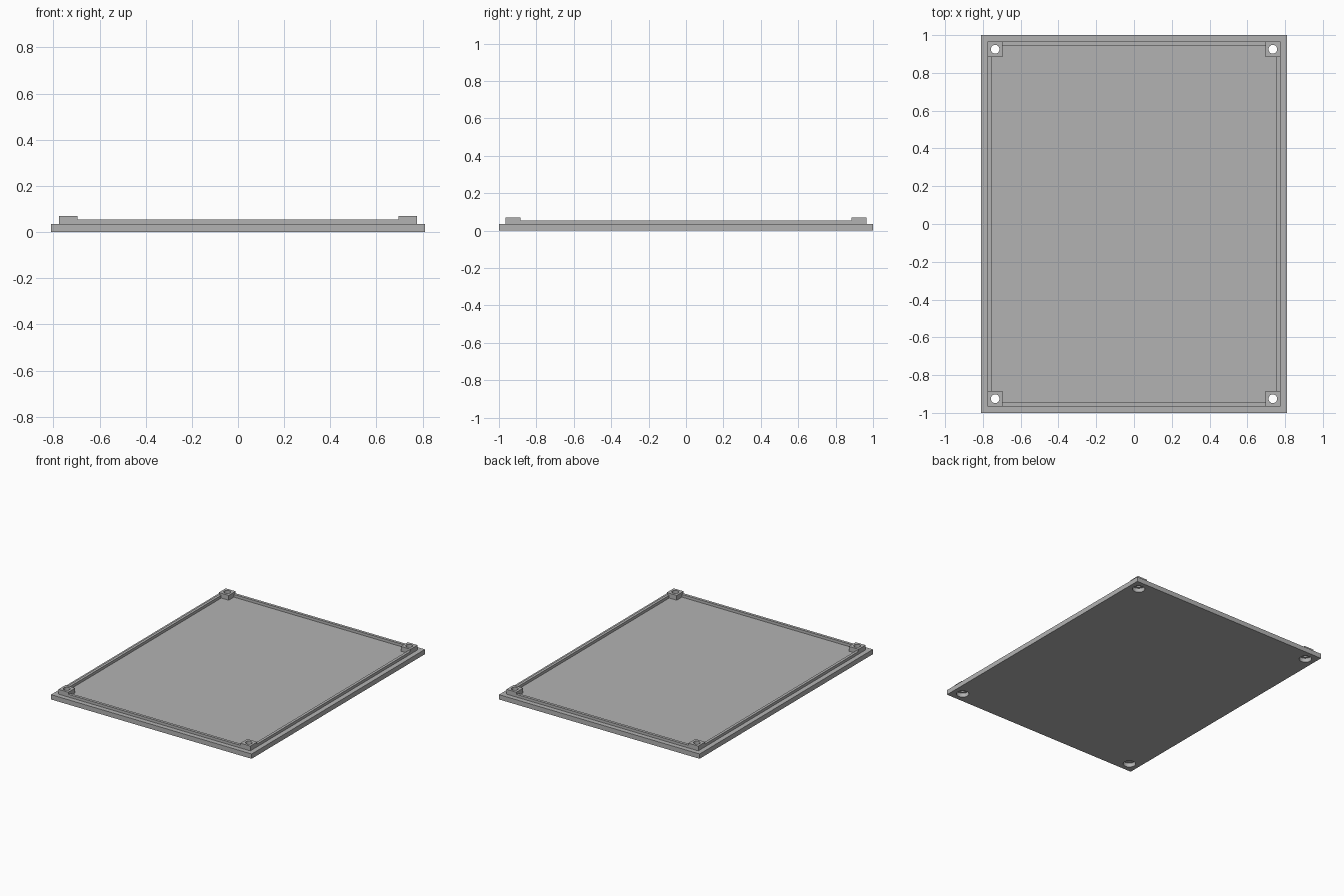
import bpy, bmesh

cube = bpy.data.objects.get("Cube")
if cube:
    bpy.data.objects.remove(cube, do_unlink=True)

grey = bpy.data.materials.new("plain_grey")
grey.use_nodes = True
colour = (0.45, 0.45, 0.45, 1)
grey.diffuse_color = colour
grey.node_tree.nodes["Principled BSDF"].inputs["Base Color"].default_value = colour

BASE_TOP, RIM_TOP, BLOCK_TOP = 0.035, 0.055, 0.07
HOLE_X, HOLE_Y = 0.735, 0.925


def cuts(half):
    """Plate edge, rim outside, rim inside and block inside, mirrored."""
    steps = [half, half - 0.035, half - 0.055, half - 0.115]
    return [-s for s in steps] + steps[::-1]


def add_object(name, bm):
    mesh = bpy.data.meshes.new(name)
    bm.to_mesh(mesh)
    bm.free()
    mesh.materials.append(grey)
    obj = bpy.data.objects.new(name, mesh)
    bpy.context.collection.objects.link(obj)
    return obj


def cutter(name, radius, bottom, top):
    """Four cylinders, one under each corner block."""
    bm = bmesh.new()
    for sx in (-1, 1):
        for sy in (-1, 1):
            new = bmesh.ops.create_cone(bm, cap_ends=True, segments=32, radius1=radius,
                                        radius2=radius, depth=top - bottom)["verts"]
            bmesh.ops.translate(bm, verts=new,
                                vec=(sx * HOLE_X, sy * HOLE_Y, (bottom + top) / 2))
    obj = add_object(name, bm)
    obj.hide_render = True
    obj.hide_viewport = True
    return obj


# Plate surface, split along the rim and block outlines
bm = bmesh.new()
xs, ys = cuts(0.81), cuts(1.0)
grid = [[bm.verts.new((x, y, BASE_TOP)) for y in ys] for x in xs]
rim, blocks = [], []
for i in range(7):
    for j in range(7):
        face = bm.faces.new((grid[i][j], grid[i + 1][j], grid[i + 1][j + 1], grid[i][j + 1]))
        inside = 0 < i < 6 and 0 < j < 6
        if inside and i != 3 and j != 3:
            blocks.append(face.calc_center_median().xy)
            rim.append(face)
        elif inside and (i in (1, 5) or j in (1, 5)):
            rim.append(face)


def raise_faces(faces, height):
    new = bmesh.ops.extrude_face_region(bm, geom=faces)["geom"]
    for v in new:
        if isinstance(v, bmesh.types.BMVert):
            v.co.z = height
    bmesh.ops.delete(bm, geom=[f for f in faces if f.is_valid], context="FACES")
    return [f for f in new if isinstance(f, bmesh.types.BMFace)]


# Rim and corner blocks
raised = raise_faces(rim, RIM_TOP)
raise_faces([f for f in raised
             if any((f.calc_center_median().xy - c).length < 0.001 for c in blocks)], BLOCK_TOP)

# Plate sides and underside
border = [e for e in bm.edges if e.is_boundary]
skirt = bmesh.ops.extrude_edge_only(bm, edges=border)["geom"]
for v in skirt:
    if isinstance(v, bmesh.types.BMVert):
        v.co.z = 0
bmesh.ops.holes_fill(bm, edges=[e for e in bm.edges if e.is_boundary], sides=0)
bmesh.ops.recalc_face_normals(bm, faces=bm.faces[:])
bmesh.ops.dissolve_limit(bm, angle_limit=0.01, verts=bm.verts[:], edges=bm.edges[:])
plate = add_object("cover_plate", bm)

# Screw holes, with wider recesses on the underside
for tool in (cutter("screw_hole_cutter", 0.023, -0.05, 0.1),
             cutter("screw_head_cutter", 0.042, -0.05, 0.03)):
    mod = plate.modifiers.new(tool.name, "BOOLEAN")
    mod.operation = "DIFFERENCE"
    mod.solver = "EXACT"
    mod.object = tool

# Keep the finished shape and drop the cutters
bpy.context.view_layer.update()
finished = bpy.data.meshes.new_from_object(
    plate.evaluated_get(bpy.context.evaluated_depsgraph_get()))
plate.modifiers.clear()
plate.data = finished
for obj in [o for o in bpy.data.objects if o.name.endswith("_cutter")]:
    bpy.data.objects.remove(obj, do_unlink=True)

# Smooth hole walls, sharp edges elsewhere
bpy.ops.object.select_all(action="DESELECT")
plate.select_set(True)
bpy.context.view_layer.objects.active = plate
bpy.ops.object.shade_smooth_by_angle(angle=0.5)
